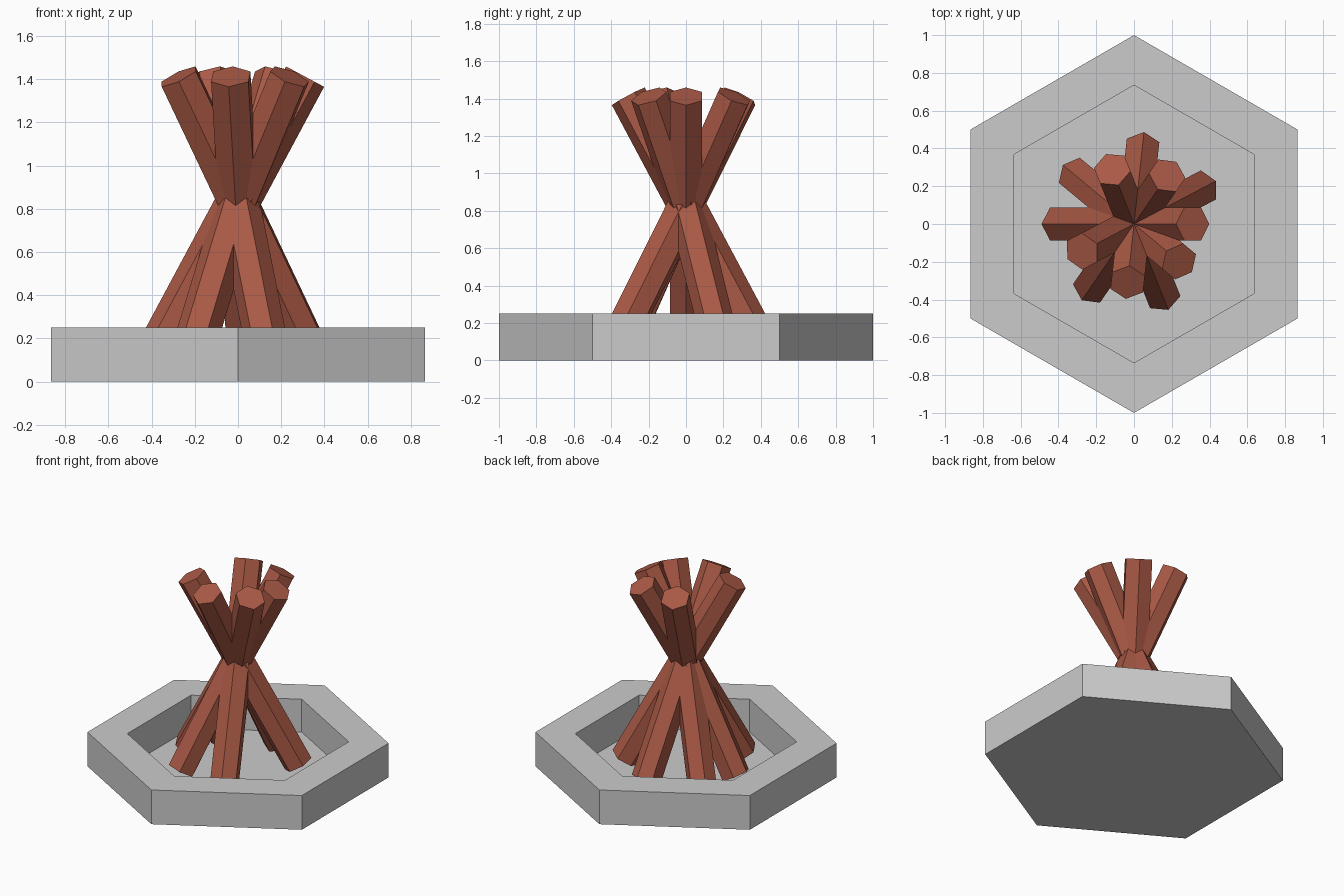
import bpy, bmesh
from math import radians, cos, sin, pi
from mathutils import Matrix

if "Cube" in bpy.data.objects:
    bpy.data.objects.remove(bpy.data.objects["Cube"])


def hex_solid(name, rings, start, mat=None, matrix=None):
    """Capped six-sided solid skinned through (radius, z) rings."""
    bm = bmesh.new()
    loops = []
    for r, z in rings:
        loops.append([bm.verts.new((r * cos(start + i * pi / 3),
                                    r * sin(start + i * pi / 3), z)) for i in range(6)])
    for a, b in zip(loops, loops[1:]):
        for i in range(6):
            j = (i + 1) % 6
            bm.faces.new((a[i], a[j], b[j], b[i]))
    bm.faces.new(loops[0][::-1])
    bm.faces.new(loops[-1])
    if matrix:
        bm.transform(matrix)
    me = bpy.data.meshes.new(name)
    bm.to_mesh(me)
    bm.free()
    if mat:
        me.materials.append(mat)
    ob = bpy.data.objects.new(name, me)
    bpy.context.collection.objects.link(ob)
    return ob


wood = bpy.data.materials.new("wood")
wood.diffuse_color = (0.40, 0.10, 0.06, 1)
wood.use_nodes = True
wood.node_tree.nodes["Principled BSDF"].inputs["Base Color"].default_value = wood.diffuse_color

# Stone fire ring with a recessed floor
hex_solid("fire_ring", [(1, 0), (1, 0.25), (0.735, 0.25), (0.735, 0.01)], pi / 2)

# Leaning logs, all crossing on the centre axis
TILT, CROSS_Z = radians(28.2), 0.833
UP, DOWN = 0.657, 0.849
for n, a in enumerate((0, 55.6, 111.8, 207.7, 263.8, 320.3)):
    place = (Matrix.Translation((0, 0, CROSS_Z))
             @ Matrix.Rotation(radians(a), 4, 'Z')
             @ Matrix.Rotation(TILT, 4, 'Y'))
    hex_solid(f"log_{n + 1}", [(0.1, -DOWN), (0.1, UP)], 0, wood, place)
